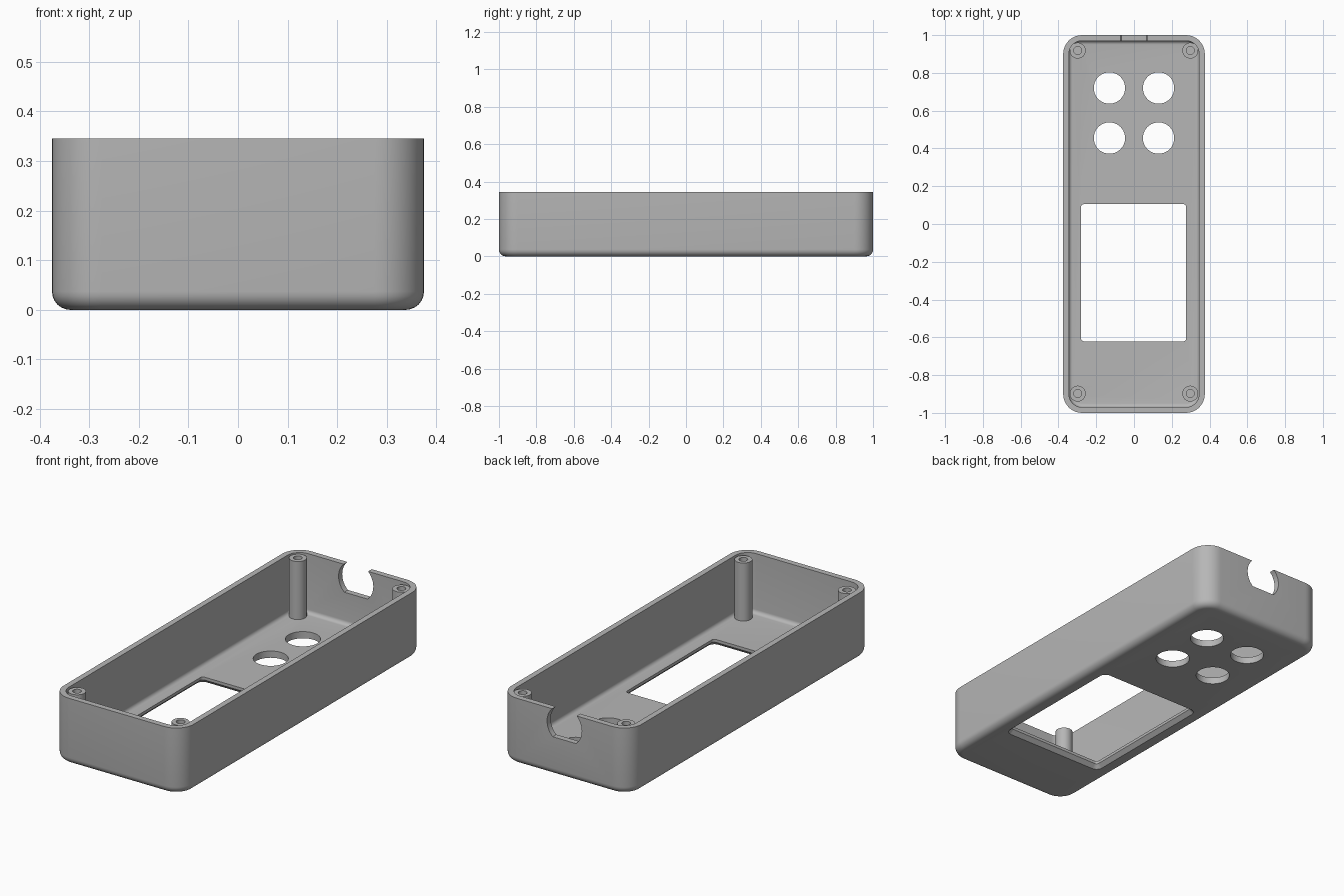
import bpy, bmesh, math
from mathutils import Vector

if "Cube" in bpy.data.objects:
    bpy.data.objects.remove(bpy.data.objects["Cube"], do_unlink=True)

HX, HY, HEIGHT = 0.375, 1.0, 0.345
WALL, FLOOR, CORNER = 0.03, 0.035, 0.1

grey = bpy.data.materials.new("grey plastic")
grey.use_nodes = True
grey.diffuse_color = (0.47, 0.47, 0.47, 1)
grey.node_tree.nodes["Principled BSDF"].inputs["Base Color"].default_value = grey.diffuse_color


def rounded_rect(hx, hy, r, z, seg=10):
    pts = []
    for q, (sx, sy) in enumerate([(1, 1), (-1, 1), (-1, -1), (1, -1)]):
        for i in range(seg + 1):
            a = math.pi / 2 * (q + i / seg)
            pts.append(Vector((sx * (hx - r) + r * math.cos(a),
                               sy * (hy - r) + r * math.sin(a), z)))
    return pts


def loft(name, rings, centre=(0, 0)):
    """Skin a stack of equal point rings into a closed solid."""
    bm = bmesh.new()
    off = Vector((*centre, 0))
    loops = [[bm.verts.new(p + off) for p in ring] for ring in rings]
    n = len(loops[0])
    for a, b in zip(loops, loops[1:]):
        for i in range(n):
            j = (i + 1) % n
            bm.faces.new((a[i], a[j], b[j], b[i]))
    bm.faces.new(loops[0][::-1])
    bm.faces.new(loops[-1])
    bmesh.ops.remove_doubles(bm, verts=bm.verts, dist=1e-5)
    bmesh.ops.recalc_face_normals(bm, faces=bm.faces)
    mesh = bpy.data.meshes.new(name)
    bm.to_mesh(mesh)
    bm.free()
    mesh.materials.append(grey)
    ob = bpy.data.objects.new(name, mesh)
    bpy.context.collection.objects.link(ob)
    return ob


def tub(name, hx, hy, r, z0, z1, fillet, seg=6):
    """Rounded block with a filleted lower edge."""
    rings = []
    for i in range(seg + 1):
        a = math.pi / 2 * i / seg
        inset = fillet * (1 - math.sin(a))
        rings.append(rounded_rect(hx - inset, hy - inset, r - inset,
                                  z0 + fillet * (1 - math.cos(a))))
    rings.append(rounded_rect(hx, hy, r, z1))
    return loft(name, rings)


def circle(r, z):
    return rounded_rect(r, r, r, z)


def activate(ob):
    bpy.ops.object.select_all(action='DESELECT')
    ob.select_set(True)
    bpy.context.view_layer.objects.active = ob


def cut(target, cutter):
    cutter.hide_render = True
    mod = target.modifiers.new("cut", 'BOOLEAN')
    mod.operation = 'DIFFERENCE'
    mod.solver = 'EXACT'
    mod.object = cutter
    activate(target)
    bpy.ops.object.modifier_apply(modifier=mod.name)
    bpy.data.objects.remove(cutter, do_unlink=True)


def smooth(ob):
    activate(ob)
    bpy.ops.object.shade_smooth_by_angle(angle=math.radians(30))


# Open shell: outer block minus the cavity
shell = tub("enclosure_shell", HX, HY, CORNER, 0, HEIGHT, 0.037)
cut(shell, tub("cavity", HX - WALL, HY - WALL, CORNER - WALL, FLOOR, HEIGHT + 0.1, 0.02))

# Display window, chamfered on the outside
WX, WY = 0.278, 0.363
window = [rounded_rect(WX + g, WY + g, 0.015 + g, z)
          for g, z in [(0.03, -0.01), (0.02, 0), (0, 0.02), (0, 0.1)]]
cut(shell, loft("window", window, (-0.002, -0.258)))

# Four round button holes
for x in (-0.13, 0.13):
    for y in (0.455, 0.72):
        cut(shell, loft("button_hole", [circle(0.083, -0.05), circle(0.083, 0.1)], (x, y)))

# Cable notch in the back wall: a circle with a flat bottom, open at the rim
flat = math.asin(0.74)
angles = [-flat + (math.pi + 2 * flat) * i / 40 for i in range(41)]
notch = [[Vector((0.1 * math.cos(a), y, 0.274 + 0.1 * math.sin(a))) for a in angles]
         for y in (0.94, 1.05)]
cut(shell, loft("cable_notch", notch))
smooth(shell)

# Screw posts with blind holes, one in each corner
for side, x in (("right", -0.298), ("left", 0.298)):
    for end, y in (("front", -0.898), ("back", 0.918)):
        post = loft(f"{end}_{side}_screw_post",
                    [circle(0.042, 0.02), circle(0.042, 0.337),
                     circle(0.021, 0.337), circle(0.021, 0.15)], (x, y))
        smooth(post)
